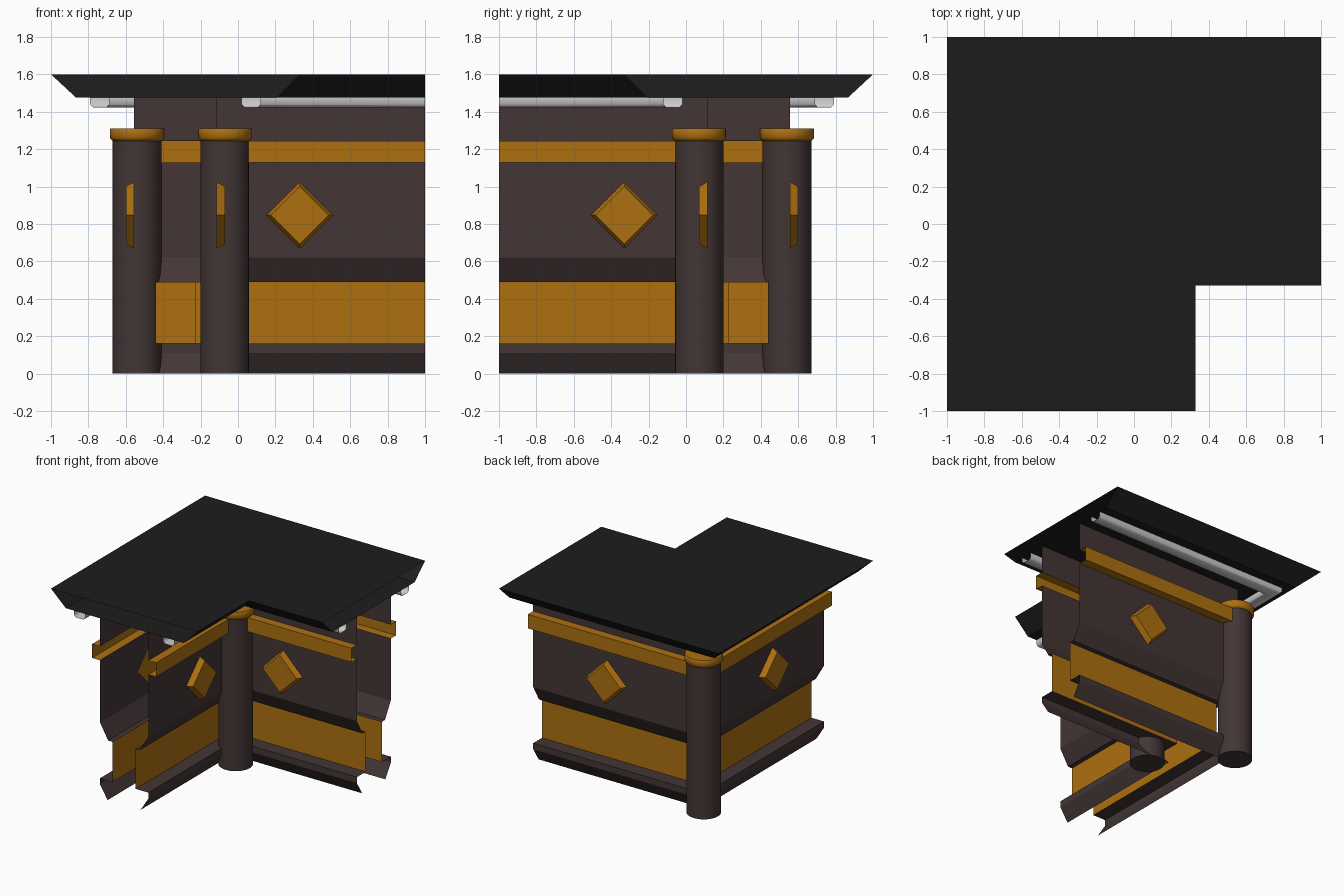
import bpy, bmesh, math
from mathutils import Matrix, Vector

if "Cube" in bpy.data.objects:
    bpy.data.objects.remove(bpy.data.objects["Cube"])


def material(name, rgb):
    m = bpy.data.materials.new(name)
    m.diffuse_color = (*rgb, 1)
    m.use_nodes = True
    m.node_tree.nodes["Principled BSDF"].inputs["Base Color"].default_value = m.diffuse_color
    return m


BROWN = material("dark_brown", (0.056, 0.036, 0.036))
GOLD = material("ochre", (0.42, 0.16, 0.005))
BLACK = material("black", (0.012, 0.012, 0.012))

OUTER, INNER = 0.555, 0.115   # wall planes; the walls bend at (-a, a)


def add_object(name, bm, mat):
    mesh = bpy.data.meshes.new(name)
    bm.to_mesh(mesh)
    bm.free()
    if mat:
        mesh.materials.append(mat)
    ob = bpy.data.objects.new(name, mesh)
    bpy.context.collection.objects.link(ob)
    return ob


def smooth(ob, degrees):
    bpy.ops.object.select_all(action='DESELECT')
    ob.select_set(True)
    bpy.context.view_layer.objects.active = ob
    bpy.ops.object.shade_smooth_by_angle(angle=math.radians(degrees))


def corner_sweep(name, profile, mat, flip, closed=False):
    """Sweep an (a, z) profile along the L path (1,a) -> (-a,a) -> (-a,-1)."""
    bm = bmesh.new()
    rows = [[bm.verts.new(p) for p in ((1, a, z), (-a, a, z), (-a, -1, z))]
            for a, z in profile]
    if closed:
        rows.append(rows[0])
    for upper, lower in zip(rows, rows[1:]):
        for i in range(2):
            quad = [upper[i], upper[i + 1], lower[i + 1], lower[i]]
            bm.faces.new(quad[::-1] if flip else quad)
    return add_object(name, bm, mat)


def column_part(name, centre, profile, mat):
    """Lathe a radius/height profile into a capped round part."""
    bm = bmesh.new()
    n = 24
    rings = [[bm.verts.new((centre[0] + r * math.cos(2 * math.pi * k / n),
                            centre[1] + r * math.sin(2 * math.pi * k / n), z))
              for k in range(n)] for r, z in profile]
    for low, high in zip(rings, rings[1:]):
        for k in range(n):
            j = (k + 1) % n
            bm.faces.new((low[k], low[j], high[j], high[k]))
    bm.faces.new(rings[0][::-1])
    bm.faces.new(rings[-1])
    smooth(add_object(name, bm, mat), 50)


def diamond(name, location, direction):
    bm = bmesh.new()
    turn = Vector(direction).to_track_quat('Z', 'Y').to_matrix().to_4x4()
    centre = Vector(location) + Vector(direction) * 0.0225
    bmesh.ops.create_cone(bm, cap_ends=True, segments=4, radius1=0.178,
                          radius2=0.153, depth=0.045,
                          matrix=Matrix.Translation(centre) @ turn)
    add_object(name, bm, GOLD)


# Wall sheets: distance outward from the wall plane, height
wall_parts = [
    ("upper_wall", [(0, 1.475), (0, 1.245)], BROWN),
    ("trim_band", [(0, 1.245), (0.07, 1.245), (0.07, 1.13), (0, 1.13)], GOLD),
    ("main_wall", [(0, 1.13), (0, 0.62), (-0.075, 0.49), (-0.115, 0.49)], BROWN),
    ("recessed_panel", [(-0.115, 0.49), (-0.115, 0.16)], GOLD),
    ("plinth", [(-0.115, 0.16), (0, 0.16), (0, 0.11), (-0.07, 0)], BROWN),
]
for side, plane, sign in (("outer", OUTER, 1), ("inner", INNER, -1)):
    for part, profile, mat in wall_parts:
        corner_sweep(f"{side}_{part}", [(plane + sign * d, z) for d, z in profile],
                     mat, sign > 0)
    # One diamond ornament on each run
    diamond(f"{side}_diamond_x_run", (0.33, plane, 0.847), (0, sign, 0))
    diamond(f"{side}_diamond_y_run", (-plane, -0.33, 0.847), (-sign, 0, 0))

# Round corner columns with caps
for side, c in (("outer", 0.54), ("inner", 0.07)):
    column_part(f"{side}_column", (-c, c), [(0.13, 0), (0.13, 1.25)], BROWN)
    column_part(f"{side}_column_cap", (-c, c),
                [(0.132, 1.245), (0.145, 1.26), (0.145, 1.305), (0.141, 1.31)], GOLD)

# Roof slab with undercut eaves
corner_sweep("roof", [(-0.33, 1.6), (1, 1.6), (0.865, 1.475), (-0.205, 1.475)],
             BLACK, True, closed=True)

# Grey channels under the eaves
channel = [(0.05, 1.475), (0.05, 1.44), (0.035, 1.423),
           (-0.035, 1.423), (-0.05, 1.44), (-0.05, 1.475)]
for side, c in (("outer", 0.74), ("inner", -0.07)):
    gutter = corner_sweep(f"{side}_eave_channel", [(c + d, z) for d, z in channel],
                          None, True)
    smooth(gutter, 55)
